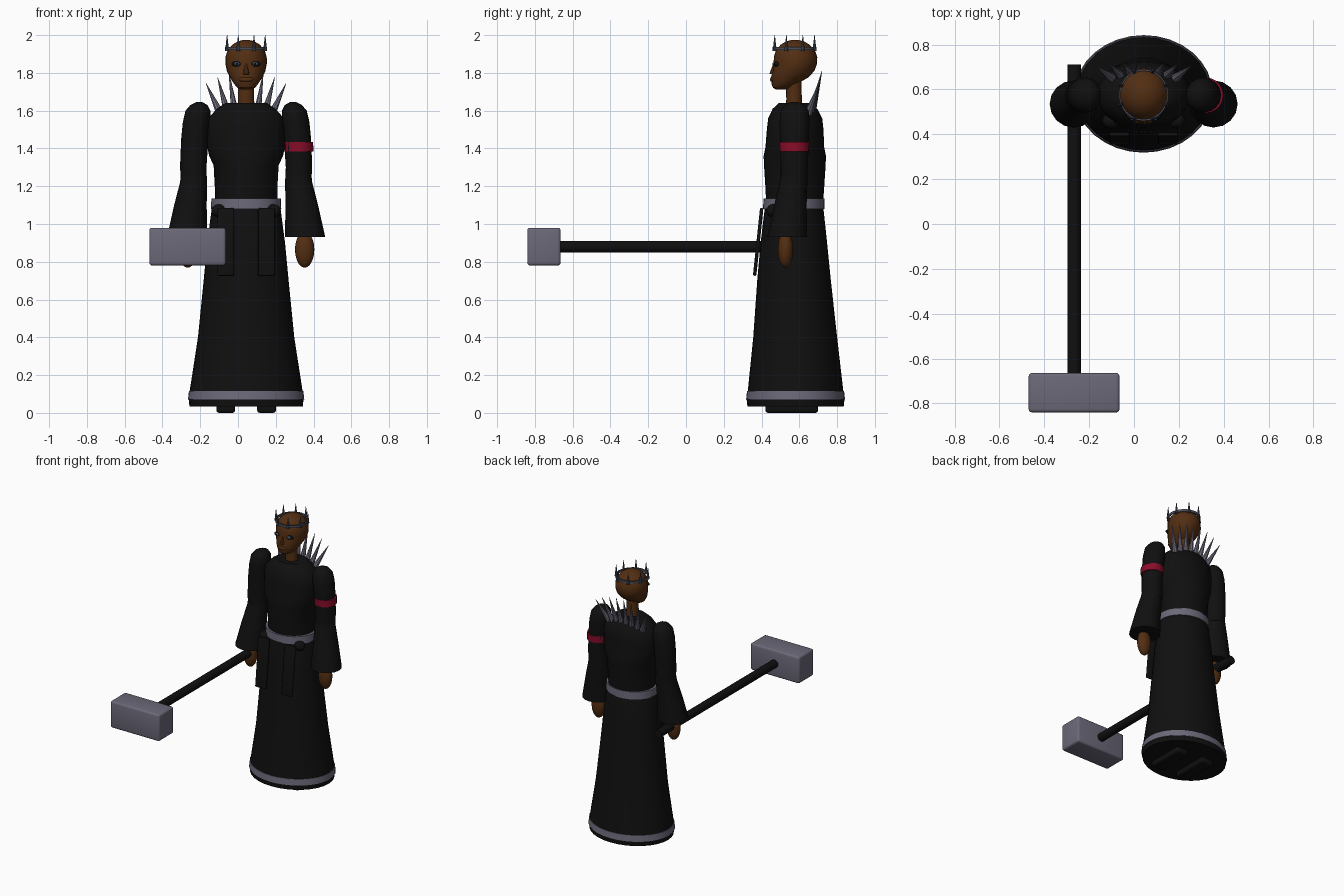
import bpy, bmesh, math
from mathutils import Vector

CX, CY = 0.043, 0.575  # body axis


def material(name, rgb):
    m = bpy.data.materials.new(name)
    m.diffuse_color = (*rgb, 1)
    return m


BLACK = material("black cloth", (0.005, 0.005, 0.005))
SILVER = material("dull silver", (0.15, 0.14, 0.19))
SKIN = material("brown skin", (0.085, 0.027, 0.006))
RED = material("red band", (0.25, 0.004, 0.022))
STEEL = material("dark steel", (0.07, 0.075, 0.1))
EYE = material("grey blue eye", (0.06, 0.09, 0.13))


def finish(name, bm, mats, angle=35):
    bmesh.ops.recalc_face_normals(bm, faces=bm.faces)
    me = bpy.data.meshes.new(name)
    bm.to_mesh(me)
    bm.free()
    ob = bpy.data.objects.new(name, me)
    bpy.context.collection.objects.link(ob)
    for m in mats:
        me.materials.append(m)
    bpy.ops.object.select_all(action='DESELECT')
    ob.select_set(True)
    bpy.context.view_layer.objects.active = ob
    if angle:
        bpy.ops.object.shade_smooth_by_angle(angle=math.radians(angle))
    return ob


def loft(name, sections, mats, n=28, rule=None, caps=(True, True)):
    """Stack of ellipses: (z, centre x, centre y, radius x, radius y)."""
    bm = bmesh.new()
    rings = []
    for z, x, y, rx, ry in sections:
        rings.append([bm.verts.new((x + rx * math.cos(2 * math.pi * i / n),
                                    y + ry * math.sin(2 * math.pi * i / n), z)) for i in range(n)])
    for a, b in zip(rings, rings[1:]):
        for i in range(n):
            j = (i + 1) % n
            bm.faces.new((a[i], a[j], b[j], b[i]))
    if caps[0]:
        bm.faces.new(rings[0])
    if caps[1]:
        bm.faces.new(rings[-1])
    if rule:
        for f in bm.faces:
            f.material_index = rule(f.calc_center_median())
    return finish(name, bm, mats)


def ball(name, loc, size, mat, u=20, v=14):
    bm = bmesh.new()
    bmesh.ops.create_uvsphere(bm, u_segments=u, v_segments=v, radius=1)
    for p in bm.verts:
        p.co = Vector([l + c * s for l, c, s in zip(loc, p.co, size)])
    return finish(name, bm, [mat], 60)


def rod(name, a, b, r1, r2, mat, n=12):
    a, b = Vector(a), Vector(b)
    bm = bmesh.new()
    bmesh.ops.create_cone(bm, cap_ends=True, segments=n, radius1=r1, radius2=r2, depth=(b - a).length)
    q = (b - a).to_track_quat('Z', 'Y')
    for p in bm.verts:
        p.co = q @ p.co + (a + b) / 2
    return finish(name, bm, [mat])


def box(name, loc, size, mat, bevel=0.0, tilt=0.0):
    bm = bmesh.new()
    bmesh.ops.create_cube(bm, size=1)
    for p in bm.verts:
        p.co = Vector([c * s for c, s in zip(p.co, size)])
    if bevel:
        bmesh.ops.bevel(bm, geom=bm.edges[:], offset=bevel, segments=3, profile=0.5, affect='EDGES')
    ob = finish(name, bm, [mat])
    ob.location = loc
    ob.rotation_euler.x = tilt
    return ob


# Long skirt with a silver hem band
loft("skirt", [(0.035, CX, 0.58, 0.3, 0.255), (0.07, CX, 0.58, 0.304, 0.259),
               (0.07, CX, 0.58, 0.308, 0.262), (0.115, CX, 0.58, 0.303, 0.257),
               (0.115, CX, 0.58, 0.299, 0.253), (0.4, CX, 0.578, 0.255, 0.222),
               (0.7, CX, 0.572, 0.225, 0.195), (0.9, CX, 0.571, 0.206, 0.176),
               (1.06, CX, 0.572, 0.185, 0.158), (1.1, CX, 0.572, 0.17, 0.152)],
     [BLACK, SILVER], 32, lambda c: 1 if 0.069 < c.z < 0.116 else 0)

# Belt and torso
loft("belt", [(1.08, CX, 0.571, 0.186, 0.163), (1.135, CX, 0.571, 0.184, 0.161)], [SILVER], 32)
loft("torso", [(1.1, CX, 0.575, 0.166, 0.15), (1.2, CX, 0.576, 0.166, 0.156),
               (1.31, CX, 0.576, 0.172, 0.163), (1.36, CX, 0.576, 0.195, 0.165),
               (1.41, CX, 0.576, 0.207, 0.155), (1.5, CX, 0.578, 0.208, 0.15),
               (1.56, CX, 0.578, 0.2, 0.143), (1.61, CX, 0.577, 0.155, 0.118),
               (1.64, CX, 0.575, 0.11, 0.085)], [BLACK])

# Hanging sashes and knots on the belt, shoes under the hem
for side in (-1, 1):
    sx = CX + side * 0.108
    box("sash", (sx, 0.382, 0.905), (0.088, 0.018, 0.36), BLACK, 0.006, math.radians(-6))
    ball("sash_knot", (CX + side * 0.145, 0.46, 1.07), (0.04, 0.035, 0.035), BLACK, 12, 8)
    box("shoe", (sx, 0.56, 0.032), (0.1, 0.28, 0.064), BLACK, 0.015)

# Arms, flared sleeves and hands
for side in (-1, 1):
    def at(d):
        return CX + side * d
    loft("upper_arm", [(1.2, at(0.275), 0.572, 0.068, 0.07), (1.3, at(0.28), 0.573, 0.07, 0.072),
                       (1.45, at(0.272), 0.574, 0.072, 0.076), (1.54, at(0.262), 0.575, 0.073, 0.08),
                       (1.6, at(0.255), 0.575, 0.066, 0.074), (1.63, at(0.25), 0.575, 0.045, 0.052),
                       (1.646, at(0.248), 0.575, 0.015, 0.018)], [BLACK], 16)
    loft("sleeve", [(0.93, at(0.303), 0.535, 0.1, 0.1), (0.93, at(0.312), 0.535, 0.107, 0.105),
                    (1.1, at(0.295), 0.553, 0.086, 0.086), (1.22, at(0.278), 0.568, 0.072, 0.073),
                    (1.255, at(0.277), 0.571, 0.069, 0.071)], [BLACK], 16)
    ball("hand", (at(0.31), 0.527, 0.865), (0.051, 0.041, 0.096), SKIN)
loft("arm_band", [(1.385, CX + 0.28, 0.574, 0.076, 0.077), (1.435, CX + 0.278, 0.574, 0.077, 0.079)],
     [RED], 20)

# Neck and head, wide at the crown and pushed forward at the jaw
loft("neck", [(1.6, CX, 0.572, 0.048, 0.046), (1.66, CX, 0.572, 0.042, 0.041),
              (1.77, CX, 0.57, 0.042, 0.042)], [SKIN], 16)
loft("head", [(1.712, CX, 0.505, 0.025, 0.03), (1.722, CX, 0.51, 0.048, 0.05),
              (1.745, CX, 0.523, 0.066, 0.071), (1.775, CX, 0.548, 0.085, 0.098),
              (1.81, CX, 0.57, 0.102, 0.11), (1.85, CX, 0.579, 0.11, 0.115),
              (1.885, CX, 0.58, 0.109, 0.115), (1.92, CX, 0.579, 0.098, 0.103),
              (1.95, CX, 0.578, 0.072, 0.076), (1.968, CX, 0.577, 0.042, 0.045),
              (1.975, CX, 0.577, 0.012, 0.013)], [SKIN], 24)

# Face
for side in (-1, 1):
    ball("eye_socket", (CX + side * 0.048, 0.48, 1.847), (0.03, 0.016, 0.015), BLACK, 14, 8)
    ball("eye", (CX + side * 0.048, 0.47, 1.848), (0.015, 0.01, 0.01), EYE, 12, 8)
    ball("pupil", (CX + side * 0.048, 0.462, 1.848), (0.006, 0.005, 0.006), BLACK, 8, 6)
rod("nose", (CX, 0.457, 1.792), (CX, 0.47, 1.85), 0.016, 0.007, SKIN, 8)
ball("lips", (CX, 0.457, 1.765), (0.04, 0.012, 0.013), SKIN, 14, 8)

# Crown: thin band with eight spikes
loft("crown_band", [(1.92, CX, CY, 0.111, 0.116), (1.938, CX, CY, 0.111, 0.116),
                    (1.938, CX, CY, 0.104, 0.108), (1.92, CX, CY, 0.104, 0.108),
                    (1.92, CX, CY, 0.111, 0.116)], [STEEL], 24, caps=(False, False))
for i in range(8):
    a = math.radians(22.5 + 45 * i)
    x, y = CX + 0.109 * math.cos(a), CY + 0.114 * math.sin(a)
    rod("crown_spike", (x, y, 1.915), (x, y, 2.0), 0.011, 0.001, STEEL, 8)

# Fan of spikes behind the shoulders
for i in range(8):
    t = -1 + 2 * i / 7
    rod("collar_spike", (CX + 0.135 * t, 0.665 - 0.02 * t * t, 1.58),
        (CX + 0.212 * t, 0.72 - 0.015 * t * t, 1.81 - 0.065 * t * t), 0.022, 0.001, SILVER, 8)

# War hammer held forward
rod("hammer_handle", (-0.266, 0.71, 0.88), (-0.266, -0.7, 0.88), 0.03, 0.03, BLACK, 16)
box("hammer_head", (-0.267, -0.752, 0.88), (0.405, 0.176, 0.2), SILVER, 0.015)
